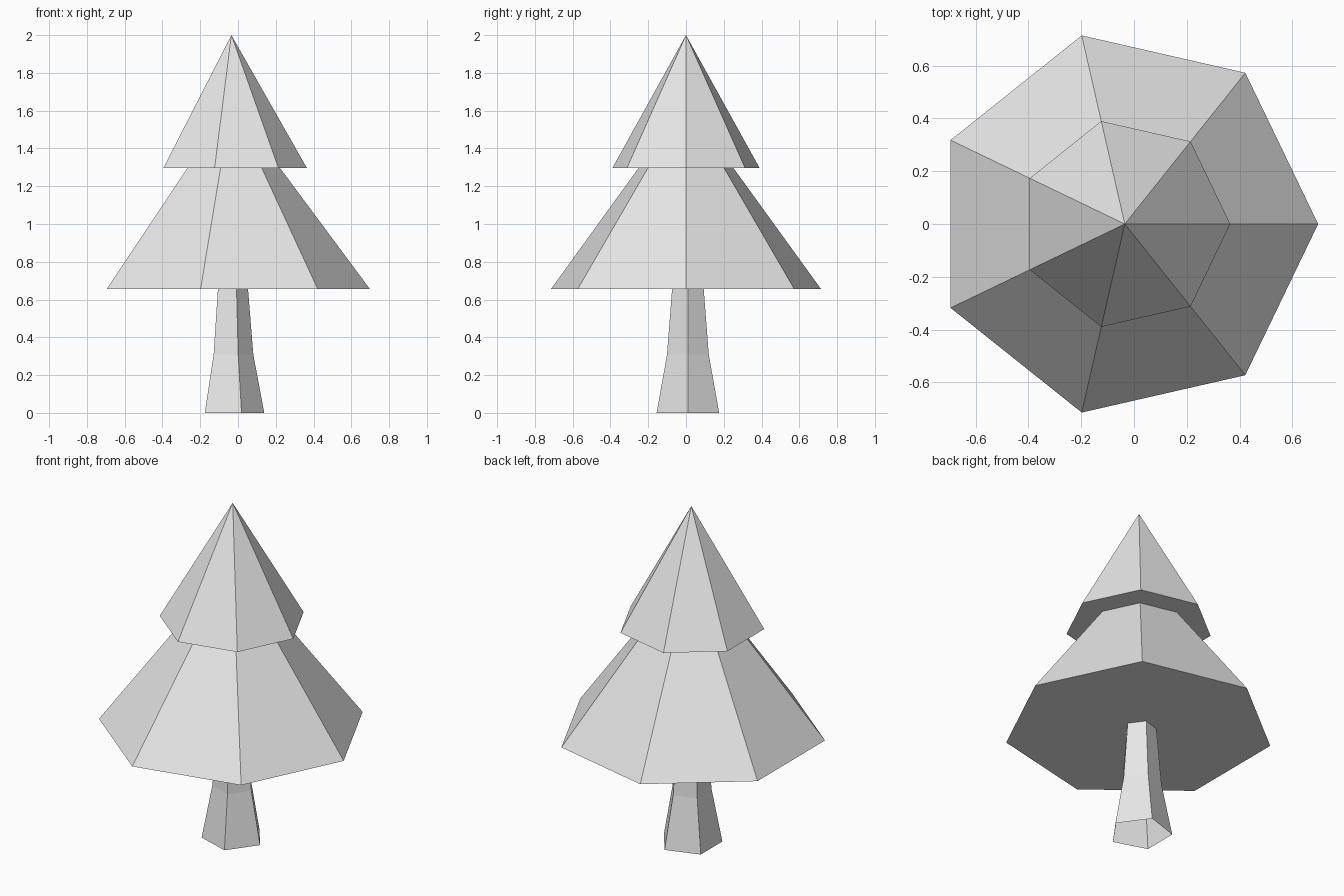
import bpy
import bmesh
from math import cos, sin, tau

cube = bpy.data.objects.get("Cube")
if cube:
    bpy.data.objects.remove(cube, do_unlink=True)

# One plain grey for the whole tree
grey = bpy.data.materials.new("light_grey")
grey.use_nodes = True
colour = (0.8, 0.8, 0.8, 1.0)
grey.diffuse_color = colour
for node in grey.node_tree.nodes:
    if node.type == "BSDF_PRINCIPLED":
        node.inputs["Base Color"].default_value = colour


def tapered_part(name, sides, centre, profile, capped):
    """Loft regular polygons through (radius, z) steps; radius 0 is a tip."""
    bm = bmesh.new()
    cx, cy = centre
    rings = []
    for radius, z in profile:
        count = sides if radius > 0 else 1
        rings.append([bm.verts.new((cx + radius * cos(tau * i / sides),
                                    cy + radius * sin(tau * i / sides), z))
                      for i in range(count)])
    for low, high in zip(rings, rings[1:]):
        for i in range(sides):
            j = (i + 1) % sides
            if len(high) == 1:
                bm.faces.new((low[i], low[j], high[0]))
            else:
                bm.faces.new((low[i], low[j], high[j], high[i]))
    if capped:
        bm.faces.new(list(reversed(rings[0])))
    mesh = bpy.data.meshes.new(name)
    bm.to_mesh(mesh)
    bm.free()
    mesh.materials.append(grey)
    part = bpy.data.objects.new(name, mesh)
    bpy.context.collection.objects.link(part)
    return part


# Five-sided trunk, flared at the foot and open underneath
tapered_part("trunk", 5, (-0.035, 0.01),
             [(0.174, 0), (0.116, 0.31), (0.088, 0.656)], False)

# Two seven-sided tiers of foliage with flat undersides
tapered_part("lower_foliage", 7, (-0.035, 0),
             [(0.733, 0.656), (0.258, 1.296)], True)
tapered_part("upper_foliage", 7, (-0.035, 0),
             [(0.4, 1.296), (0, 2.0)], True)
